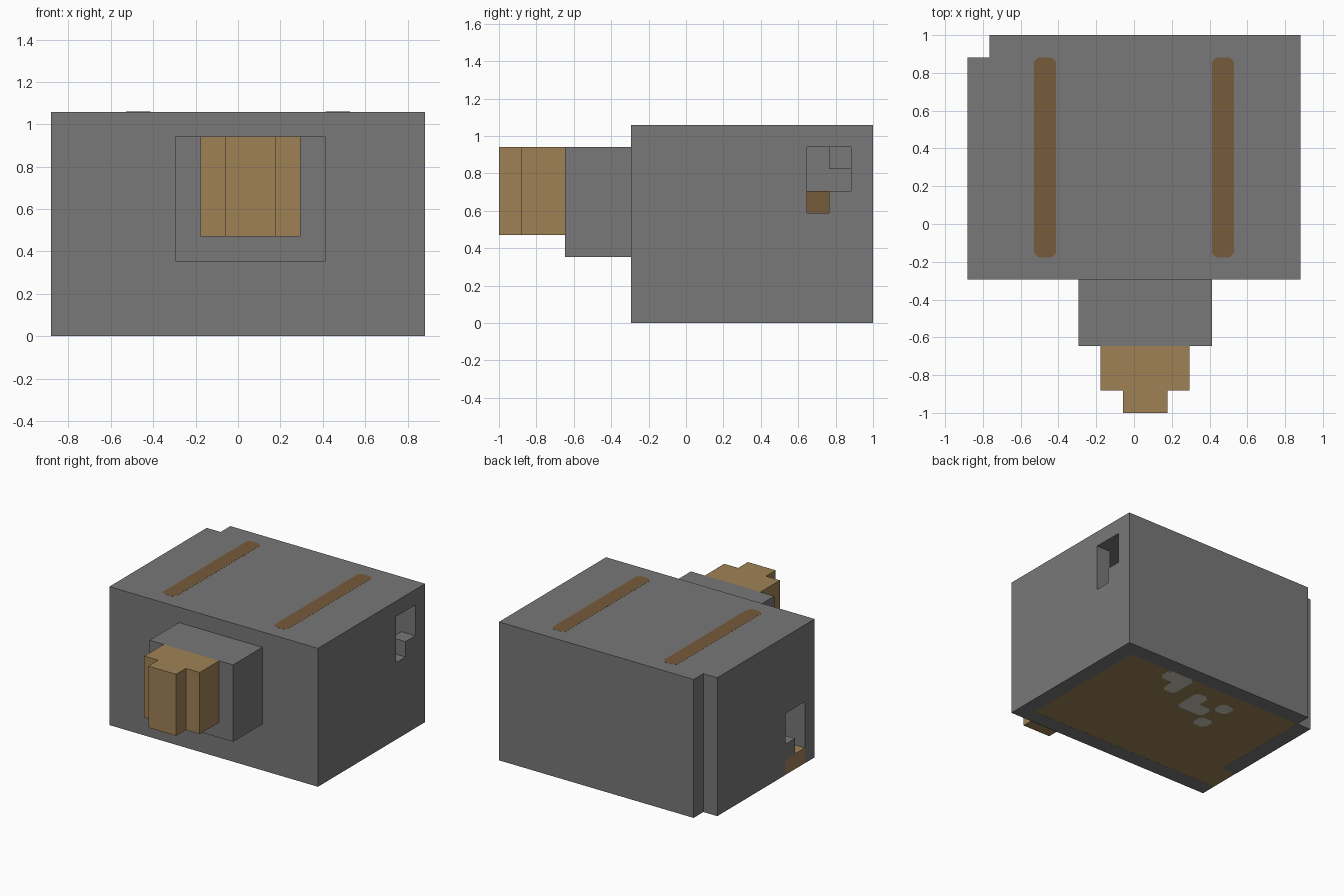
import bpy, bmesh

U = 2 / 17      # one block of the model's grid
T = 0.0008      # thickness of painted plates

if "Cube" in bpy.data.objects:
    bpy.data.objects.remove(bpy.data.objects["Cube"])


def material(name, rgb):
    m = bpy.data.materials.new(name)
    m.use_nodes = True
    m.diffuse_color = (*rgb, 1)
    m.node_tree.nodes["Principled BSDF"].inputs["Base Color"].default_value = (*rgb, 1)
    return m


grey = material("grey", (0.188, 0.188, 0.188))
dark_brown = material("dark brown", (0.18, 0.103, 0.044))
tan = material("tan", (0.345, 0.222, 0.092))
pale_grey = material("pale grey", (0.6, 0.58, 0.48))


def prism(name, outline, bottom, top, mat):
    """Extrude a flat outline, given in blocks, between two heights."""
    bm = bmesh.new()
    face = bm.faces.new([bm.verts.new((x * U, y * U, bottom)) for x, y in outline])
    new = bmesh.ops.extrude_face_region(bm, geom=[face])["geom"]
    bmesh.ops.translate(bm, vec=(0, 0, top - bottom),
                        verts=[v for v in new if isinstance(v, bmesh.types.BMVert)])
    bmesh.ops.recalc_face_normals(bm, faces=bm.faces)
    mesh = bpy.data.meshes.new(name)
    bm.to_mesh(mesh)
    bm.free()
    mesh.materials.append(mat)
    obj = bpy.data.objects.new(name, mesh)
    bpy.context.collection.objects.link(obj)
    return obj


def box(name, x, y, z, mat):
    """Box given by block ranges on each axis."""
    outline = [(x[0], y[0]), (x[1], y[0]), (x[1], y[1]), (x[0], y[1])]
    return prism(name, outline, z[0] * U, z[1] * U, mat)


def plate(name, x, y, bottom, mat, c):
    """Thin level painted plate with clipped corners."""
    (a0, a1), (b0, b1) = x, y
    outline = [(a0 + c, b0), (a1 - c, b0), (a1, b0 + c), (a1, b1 - c),
               (a1 - c, b1), (a0 + c, b1), (a0, b1 - c), (a0, b0 + c)]
    return prism(name, outline, bottom, bottom + T, mat)


# Hollow body with one missing back corner
outline = [(-7.5, -2.5), (7.5, -2.5), (7.5, 8.5), (-6.5, 8.5), (-6.5, 7.5), (-7.5, 7.5)]
body = prism("body", outline, 0, 9 * U, grey)

# Room inside, window in the left wall, doorway and its threshold in the right wall
openings = [
    ((-6.5, 6.5), (-1.5, 7.5), (-1, 8)),
    ((6, 8), (6.5, 7.5), (6, 8)),
    ((6, 8), (5.5, 6.5), (5, 8)),
    ((-8, -6), (-1.5, 0.5), (2, 4)),
    ((-8, -6), (-1.5, -0.5), (1, 2)),
    ((-8, -6), (-1.5, 0.5), (-1, 1)),
]
for x, y, z in openings:
    cutter = box("opening_cutter", x, y, z, grey)
    mod = body.modifiers.new("opening", "BOOLEAN")
    mod.operation = "DIFFERENCE"
    mod.solver = "EXACT"
    mod.object = cutter
    with bpy.context.temp_override(object=body, active_object=body):
        bpy.ops.object.modifier_apply(modifier=mod.name)
    bpy.data.objects.remove(cutter)

# Floor slab with the doorstep running out to the right side
floor_z = (T / U, 1)
box("floor", (-6.5, 6.5), (-1.5, 7.5), floor_z, tan)
box("doorstep", (-7.5, -6.5), (-1.5, 0.5), floor_z, tan)

# Blocks on the far inner wall, seen through the window
box("inner_brown_block", (-6.5, -5.5), (5.5, 6.5), (5, 6), dark_brown)
box("inner_corner_block", (-6.5, -5.5), (6.5, 7.5), (7, 8), grey)

# Stepped front
box("neck", (-2.5, 3.5), (-5.5, -2.5), (3, 8), grey)
box("muzzle", (-1.5, 2.5), (-7.5, -5.5), (4, 8), tan)
box("muzzle_tip", (-0.5, 1.5), (-8.5, -7.5), (4, 8), tan)

# Stripes on the top
for name, x in (("right_stripe", -4.5), ("left_stripe", 3.5)):
    plate(name, (x, x + 1), (-1.5, 7.5), 9 * U, dark_brown, 0.2)

# Pale spots under the floor, as block ranges from the back left corner
spots = [((4, 6), (1, 2)), ((5, 6), (1, 3)), ((7, 8), (2, 4)),
         ((7, 9), (3, 4)), ((9, 10), (4, 5)), ((9, 10), (2, 3))]
for i, (a, b) in enumerate(spots):
    plate(f"floor_spot_{i + 1}", (7.5 - a[1], 7.5 - a[0]),
          (8.5 - b[1], 8.5 - b[0]), 0, pale_grey, 0.25)
